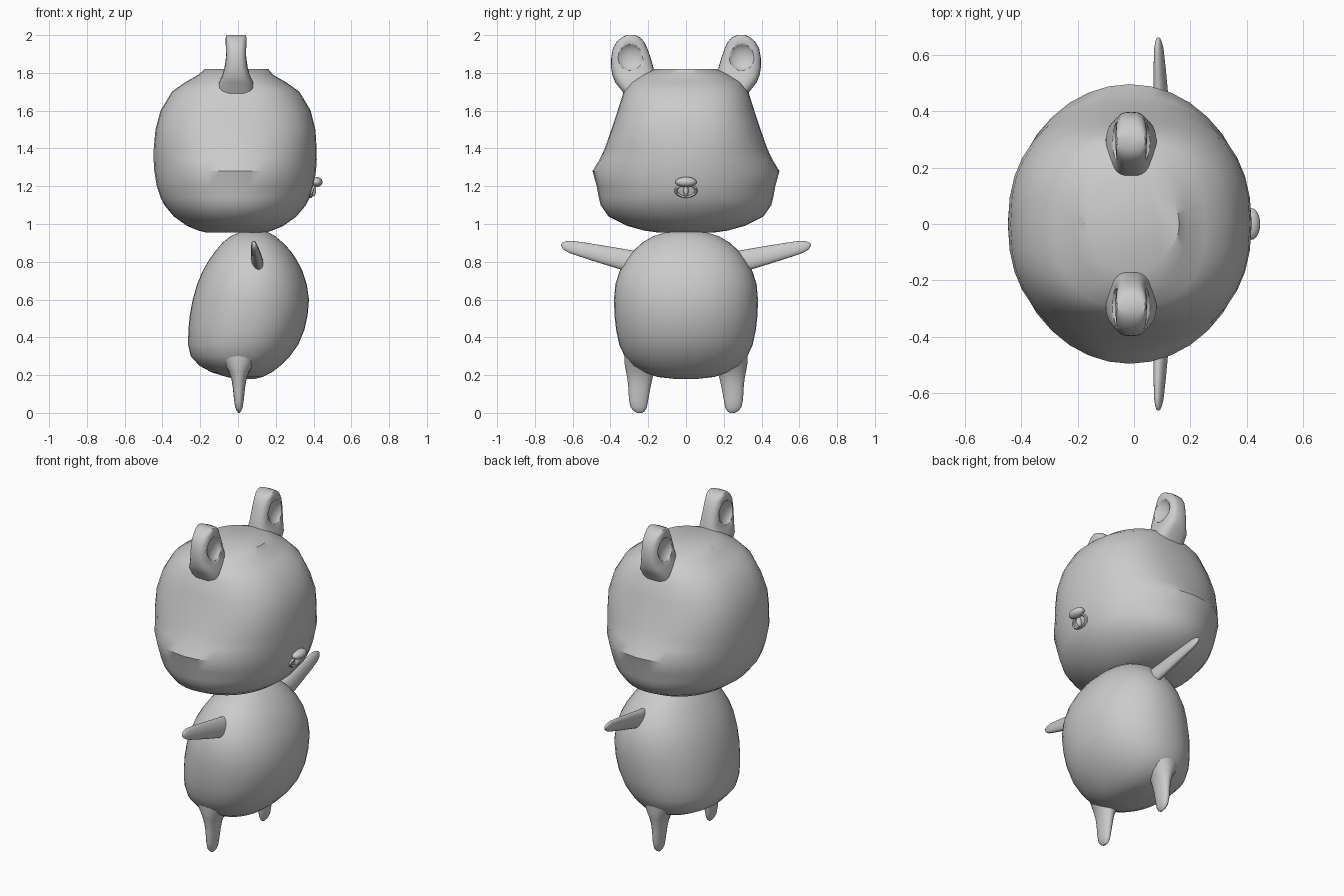
import bpy, bmesh, math
from mathutils import Matrix, Vector

if "Cube" in bpy.data.objects:
    bpy.data.objects.remove(bpy.data.objects["Cube"])

grey = bpy.data.materials.new("plain grey")
grey.diffuse_color = (0.6, 0.6, 0.6, 1)
grey.use_nodes = True
grey.node_tree.nodes["Principled BSDF"].inputs["Base Color"].default_value = grey.diffuse_color


def finish(name, bm, angle=40):
    bmesh.ops.recalc_face_normals(bm, faces=bm.faces)
    me = bpy.data.meshes.new(name)
    bm.to_mesh(me)
    bm.free()
    for p in me.polygons:
        p.use_smooth = True
    me.set_sharp_from_angle(angle=math.radians(angle))
    me.materials.append(grey)
    ob = bpy.data.objects.new(name, me)
    bpy.context.collection.objects.link(ob)
    return ob


def loft(name, rings, mat=Matrix(), seg=32):
    """Stack superellipse rings given as (z, x0, x1, y0, y1, exponent)."""
    bm = bmesh.new()
    loops = []
    for z, x0, x1, y0, y1, n in rings:
        loop = []
        for i in range(seg):
            a = 2 * math.pi * i / seg
            c, s = math.cos(a), math.sin(a)
            x = (x0 + x1) / 2 + (x1 - x0) / 2 * math.copysign(abs(c) ** (2 / n), c)
            y = (y0 + y1) / 2 + (y1 - y0) / 2 * math.copysign(abs(s) ** (2 / n), s)
            loop.append(bm.verts.new(mat @ Vector((x, y, z))))
        loops.append(loop)
    for a, b in zip(loops, loops[1:]):
        for i in range(seg):
            j = (i + 1) % seg
            bm.faces.new((a[i], a[j], b[j], b[i]))
    bm.faces.new(loops[0][::-1])
    bm.faces.new(loops[-1])
    return finish(name, bm)


def ball(name, loc, size):
    bm = bmesh.new()
    bmesh.ops.create_uvsphere(bm, u_segments=24, v_segments=14, radius=1,
                              matrix=Matrix.Translation(loc) @ Matrix.Diagonal((*size, 1)))
    return finish(name, bm)


# Head: wide cheeks, flattened sides, small flat crown
head = [(.955, -.17, .15, .15, 2), (.965, -.21, .18, .22, 2), (.99, -.27, .24, .31, 2),
        (1.04, -.34, .31, .41, 2), (1.10, -.39, .36, .452, 2), (1.14, -.41, .38, .462, 2),
        (1.20, -.43, .40, .473, 2), (1.28, -.443, .413, .495, 2), (1.34, -.447, .417, .458, 2.1),
        (1.40, -.446, .416, .43, 2.3), (1.50, -.437, .41, .395, 2.5), (1.60, -.41, .385, .362, 2.5),
        (1.70, -.35, .325, .33, 2.5), (1.75, -.28, .255, .295, 2.4), (1.79, -.21, .185, .235, 2.2),
        (1.82, -.175, .16, .165, 2)]
loft("head", [(z, a, b, -w, w, n) for z, a, b, w, n in head], seg=36)

# Body: round belly in front, straighter sloping back
body = [(.18, -.01, .09, .06), (.19, -.06, .13, .15), (.215, -.14, .18, .22), (.25, -.205, .225, .285),
        (.30, -.25, .275, .325), (.36, -.264, .318, .353), (.44, -.263, .352, .37), (.52, -.255, .369, .379),
        (.60, -.24, .376, .381), (.68, -.217, .364, .374), (.75, -.188, .342, .352), (.81, -.153, .311, .318),
        (.86, -.117, .277, .277), (.90, -.083, .239, .233), (.935, -.04, .198, .175),
        (.955, .005, .163, .11), (.965, .05, .13, .05)]
loft("body", [(z, a, b, -w, w, 2.15) for z, a, b, w in body], seg=40)

# Ears: rounded slabs with a shallow dish on both faces
ear = [(1.62, .095, .15, .31), (1.70, .095, .155, .335), (1.75, .09, .16, .375), (1.79, .072, .167, .39),
       (1.83, .062, .173, .397), (1.88, .058, .187, .396), (1.93, .056, .205, .387),
       (1.965, .055, .222, .367), (1.988, .055, .243, .34), (2.0, .05, .27, .315)]
for side, tag in ((1, "left"), (-1, "right")):
    flip = Matrix.Diagonal((1, side, 1, 1))
    ob = loft("ear_" + tag, [(z, -.01 - r, -.01 + r, a, b, 3.2) for z, r, a, b in ear], flip, 28)
    for k in (1, -1):
        cut = ball("ear_dish_cutter", (-.01 + k * .075, side * .295, 1.885), (.045, .075, .075))
        cut.hide_render = True
        cut.hide_set(True)
        mod = ob.modifiers.new("dish", 'BOOLEAN')
        mod.operation = 'DIFFERENCE'
        mod.object = cut

    # Arms: thin paddles reaching out and slightly up
    turn = (flip @ Matrix.Translation((.103, .28, .80)) @ Matrix.Rotation(math.radians(-76), 4, 'X')
            @ Matrix.Rotation(math.radians(-13), 4, 'Z'))
    arm = [(0, .032, .060), (.15, .026, .050), (.28, .020, .040), (.345, .016, .033),
           (.375, .011, .022), (.388, .006, .010), (.391, .002, .003)]
    loft("arm_" + tag, [(z, -t - z * .045, t - z * .045, -w, w, 2) for z, t, w in arm], turn, 20)

    # Legs: narrow tapered pegs flaring into the body
    leg = [(0, .004, .232, .258), (.01, .012, .218, .277), (.03, .02, .207, .294), (.07, .026, .2, .302),
           (.13, .032, .189, .305), (.18, .04, .178, .31), (.22, .055, .165, .318),
           (.26, .08, .145, .325), (.32, .12, .13, .325)]
    loft("leg_" + tag, [(z, .005 - r, .005 + r, a, b, 2) for z, r, a, b in leg], flip, 20)

# Nose, mouth rim and the small post between them
ball("nose", (.415, 0, 1.222), (.032, .056, .027))
ball("mouth_post", (.394, 0, 1.175), (.02, .013, .03))
bm = bmesh.new()
n, m = 28, 8
tilt = Matrix.Translation((.389, 0, 1.177)) @ Matrix.Rotation(math.radians(16), 4, 'Y')
grid = []
for i in range(n):
    a = 2 * math.pi * i / n
    row = []
    for j in range(m):
        b = 2 * math.pi * j / m
        r = 1 + .16 * math.cos(b)
        row.append(bm.verts.new(tilt @ Vector((.012 * math.sin(b), .053 * r * math.cos(a),
                                               .034 * r * math.sin(a)))))
    grid.append(row)
for i in range(n):
    for j in range(m):
        bm.faces.new((grid[i][j], grid[(i + 1) % n][j],
                      grid[(i + 1) % n][(j + 1) % m], grid[i][(j + 1) % m]))
finish("mouth_rim", bm)
